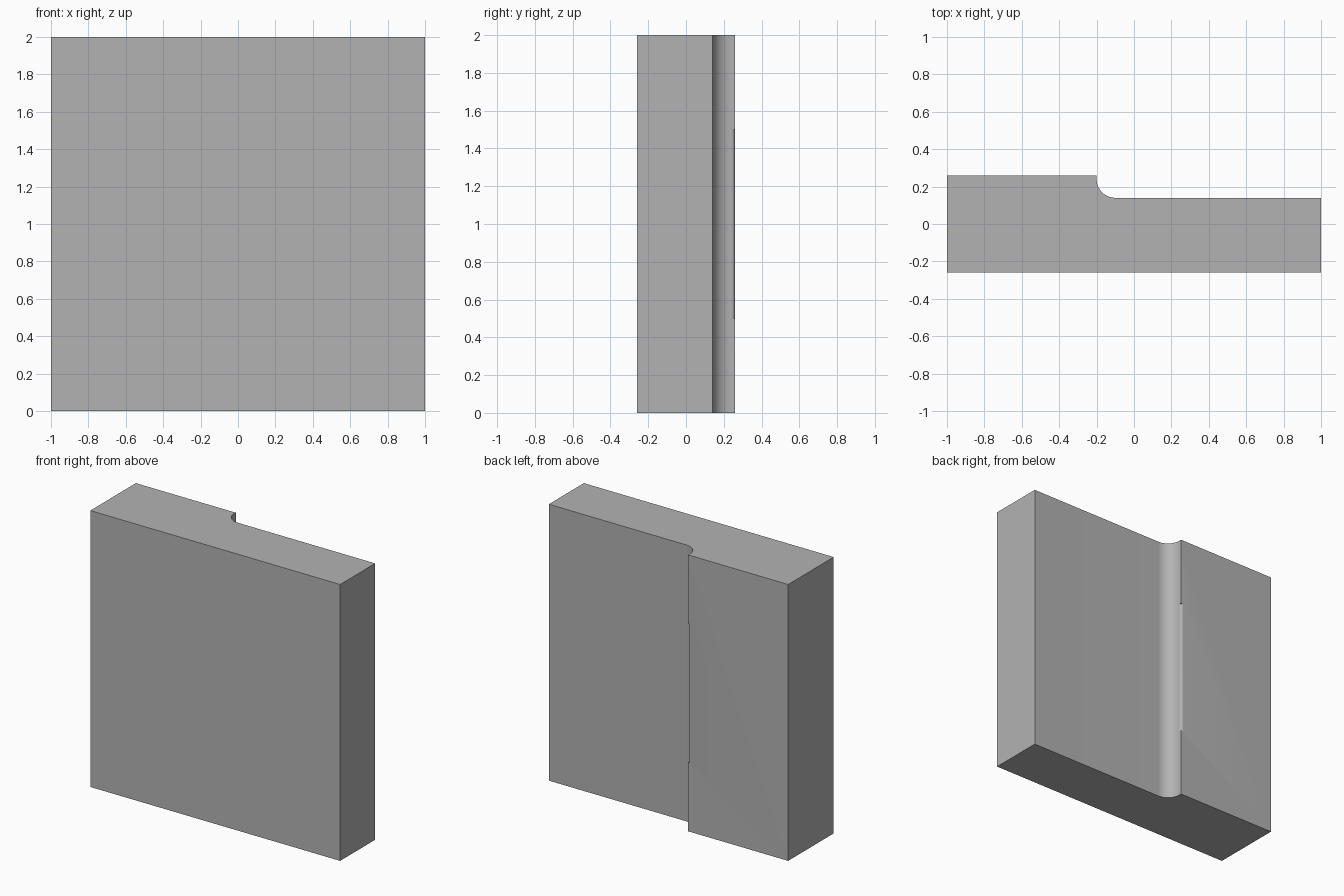
import bpy, bmesh
from math import sin, cos, pi

cube = bpy.data.objects.get("Cube")
if cube:
    bpy.data.objects.remove(cube, do_unlink=True)

GREY = (0.45, 0.45, 0.45, 1)
mat = bpy.data.materials.new("plain grey")
mat.use_nodes = True
mat.diffuse_color = GREY
mat.node_tree.nodes["Principled BSDF"].inputs["Base Color"].default_value = GREY


def arc(cx, cy, r, start, end, steps):
    """Points along a circular arc, angles in radians."""
    angles = [start + (end - start) * i / steps for i in range(steps + 1)]
    return [(cx + r * cos(a), cy + r * sin(a)) for a in angles]


def prism(name, profile, bottom, top):
    """Extrude a plan profile upwards."""
    bm = bmesh.new()
    base = bm.faces.new([bm.verts.new((x, y, bottom)) for x, y in profile])
    extruded = bmesh.ops.extrude_face_region(bm, geom=[base])["geom"]
    verts = [v for v in extruded if isinstance(v, bmesh.types.BMVert)]
    bmesh.ops.translate(bm, verts=verts, vec=(0, 0, top - bottom))
    bmesh.ops.recalc_face_normals(bm, faces=bm.faces)
    mesh = bpy.data.meshes.new(name)
    bm.to_mesh(mesh)
    bm.free()
    mesh.materials.append(mat)
    obj = bpy.data.objects.new(name, mesh)
    bpy.context.collection.objects.link(obj)
    return obj


FRONT, BACK, LOW = -0.26, 0.26, 0.14   # slab depth and lowered back face
STEP, COVE, ROUND = -0.2, 0.1, 0.02    # step position, cove and edge radii

# Slab with a stepped back and a cove at the foot of the step
slab = prism("stepped_slab",
             [(-1, FRONT), (1, FRONT), (1, LOW)]
             + arc(STEP + COVE, LOW + COVE, COVE, 1.5 * pi, pi, 16)
             + [(STEP, BACK), (-1, BACK)], 0, 2)

# Cutter that rounds the middle half of the step's edge
cutter = prism("edge_rounding_cutter",
               arc(STEP - ROUND, BACK - ROUND, ROUND, 0, pi / 2, 8)
               + [(STEP - ROUND, BACK + 0.05), (STEP + 0.05, BACK + 0.05),
                  (STEP + 0.05, BACK - ROUND)], 0.5, 1.5)
cutter.hide_render = True

rounding = slab.modifiers.new("edge rounding", 'BOOLEAN')
rounding.operation = 'DIFFERENCE'
rounding.solver = 'EXACT'
rounding.object = cutter

bpy.ops.object.select_all(action='DESELECT')
slab.select_set(True)
bpy.context.view_layer.objects.active = slab
bpy.ops.object.modifier_apply(modifier=rounding.name)
bpy.data.objects.remove(cutter, do_unlink=True)
bpy.ops.object.shade_smooth_by_angle(angle=pi / 6)
